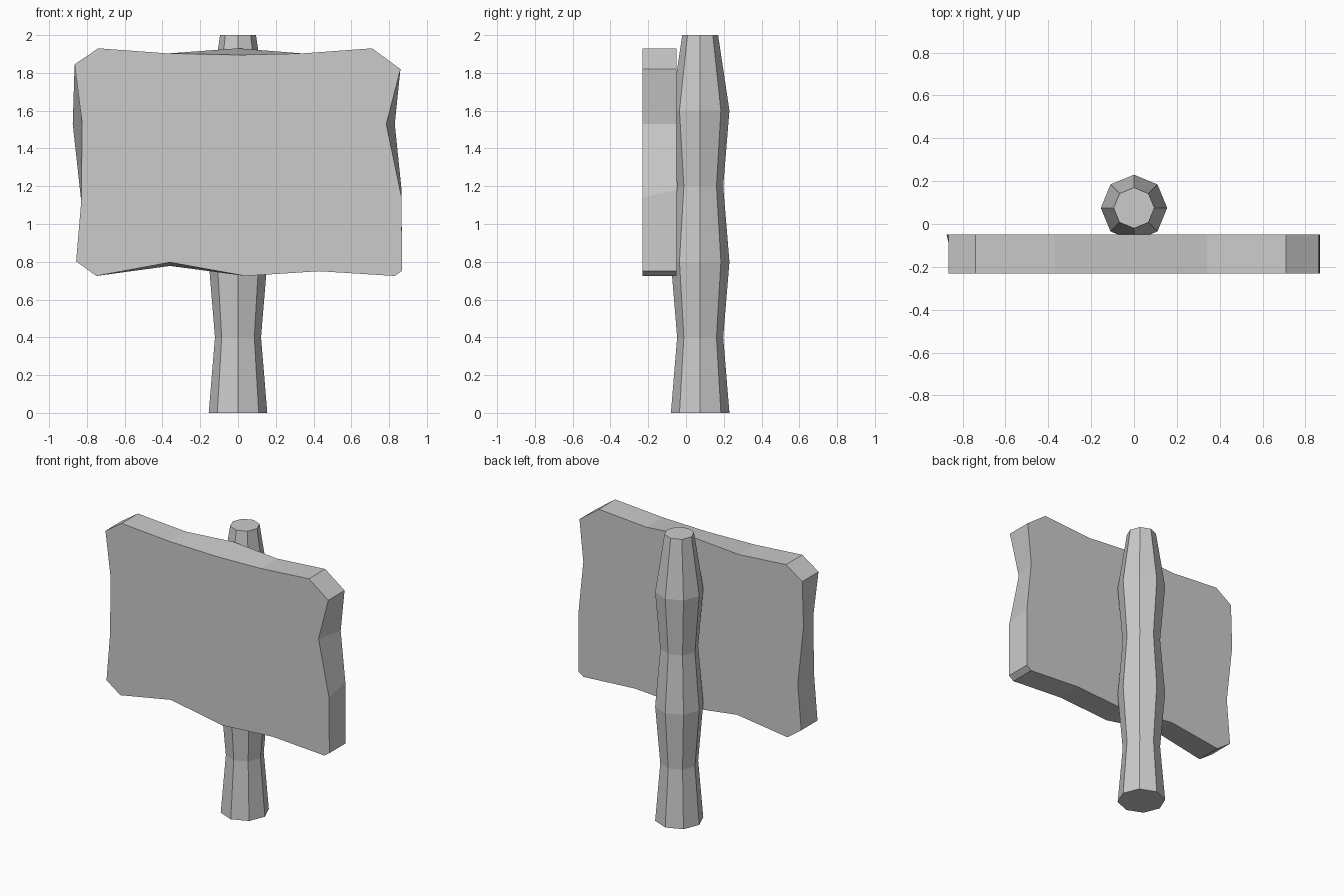
import bpy, bmesh
from math import sin, cos, pi

if "Cube" in bpy.data.objects:
    bpy.data.objects.remove(bpy.data.objects["Cube"])


def loft(name, loops):
    """Join matching closed loops with quads and cap both ends."""
    bm = bmesh.new()
    rings = [[bm.verts.new(p) for p in loop] for loop in loops]
    n = len(rings[0])
    for a, b in zip(rings, rings[1:]):
        for i in range(n):
            j = (i + 1) % n
            bm.faces.new((a[i], a[j], b[j], b[i]))
    bm.faces.new(rings[0])
    bm.faces.new(rings[-1])
    bmesh.ops.recalc_face_normals(bm, faces=bm.faces)
    mesh = bpy.data.meshes.new(name)
    bm.to_mesh(mesh)
    bm.free()
    obj = bpy.data.objects.new(name, mesh)
    bpy.context.collection.objects.link(obj)
    return obj


# Wavy eight-sided post
post_rings = [(0, .155), (.4, .122), (.8, .155), (1.2, .122), (1.6, .155), (2, .095)]
loft("post", [[(r * cos(i * pi / 4), .075 + r * sin(i * pi / 4), z)
               for i in range(8)] for z, r in post_rings])

# Rough-hewn board: front outline, clockwise from the upper left corner
front = [(-.865, 1.845), (-.74, 1.93), (-.37, 1.903), (0, 1.895), (.34, 1.903),
         (.71, 1.93), (.86, 1.82), (.785, 1.53), (.866, 1.14), (.868, .752),
         (.83, .725), (.43, .75), (.04, .725), (-.36, .797), (-.75, .725),
         (-.857, .802), (-.83, 1.12), (-.825, 1.53)]
# Points where the back edge is chipped differently from the front
back_changes = {3: (0, 1.93), 7: (.83, 1.53), 8: (.866, 1.18),
                13: (-.36, .778), 17: (-.875, 1.53)}
back = [back_changes.get(i, p) for i, p in enumerate(front)]
loft("sign_board", [[(x, y, z) for x, z in outline]
                    for y, outline in ((-.23, front), (-.05, back))])
